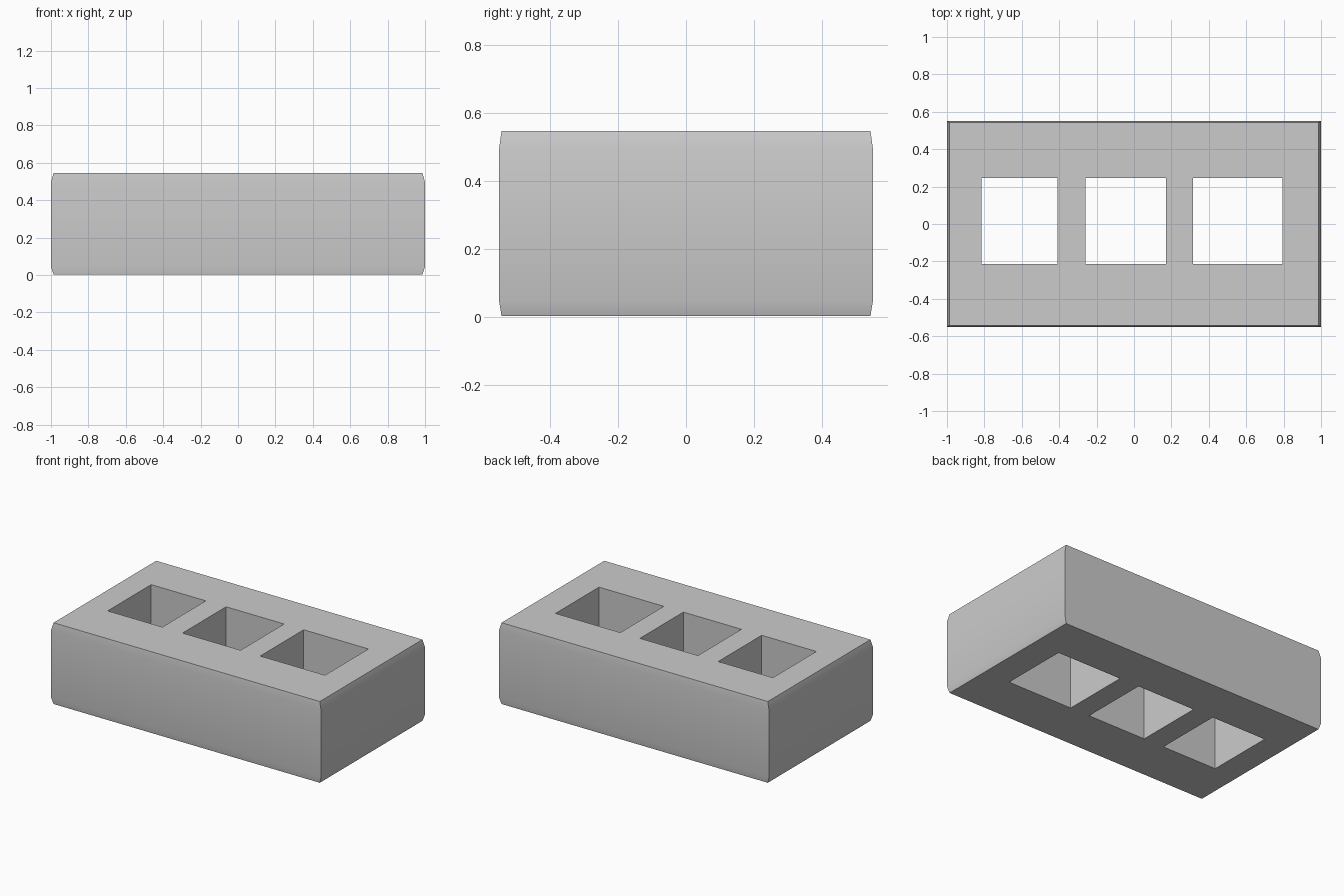
import bpy
import bmesh
import math

if "Cube" in bpy.data.objects:
    bpy.data.objects.remove(bpy.data.objects["Cube"])


def mesh_object(name, bm):
    bmesh.ops.recalc_face_normals(bm, faces=bm.faces)
    mesh = bpy.data.meshes.new(name)
    bm.to_mesh(mesh)
    bm.free()
    obj = bpy.data.objects.new(name, mesh)
    bpy.context.collection.objects.link(obj)
    return obj


def stacked_box(name, levels):
    """Closed solid from rectangular rings given as (x0, x1, y0, y1, z)."""
    bm = bmesh.new()
    rings = [[bm.verts.new((x, y, z)) for x, y in
              ((x0, y0), (x1, y0), (x1, y1), (x0, y1))]
             for x0, x1, y0, y1, z in levels]
    for a, b in zip(rings, rings[1:]):
        for i in range(4):
            j = (i + 1) % 4
            bm.faces.new((a[i], a[j], b[j], b[i]))
    bm.faces.new(rings[0][::-1])
    bm.faces.new(rings[-1])
    return mesh_object(name, bm)


# Brick body, drawn in slightly at the top and bottom edges
profile = [(0.986, 0.543, 0.002), (1.0, 0.55, 0.045),
           (1.0, 0.55, 0.495), (0.986, 0.543, 0.546)]
brick = stacked_box("brick", [(-x, x, -y, y, z) for x, y, z in profile])

# Three square holes right through
cutters = []
for x0, x1 in ((-0.815, -0.41), (-0.26, 0.17), (0.315, 0.795)):
    cutter = stacked_box("hole_cutter", [(x0, x1, -0.215, 0.245, z) for z in (-0.2, 0.8)])
    cutter.hide_render = True
    mod = brick.modifiers.new("hole", 'BOOLEAN')
    mod.operation = 'DIFFERENCE'
    mod.solver = 'EXACT'
    mod.object = cutter
    cutters.append(cutter)

# Apply the cuts and drop the cutters
bpy.context.view_layer.objects.active = brick
brick.select_set(True)
for mod in list(brick.modifiers):
    bpy.ops.object.modifier_apply(modifier=mod.name)
for cutter in cutters:
    bpy.data.objects.remove(cutter)

# Soft edge bands, crisp corners
bpy.ops.object.shade_smooth_by_angle(angle=math.radians(30))
